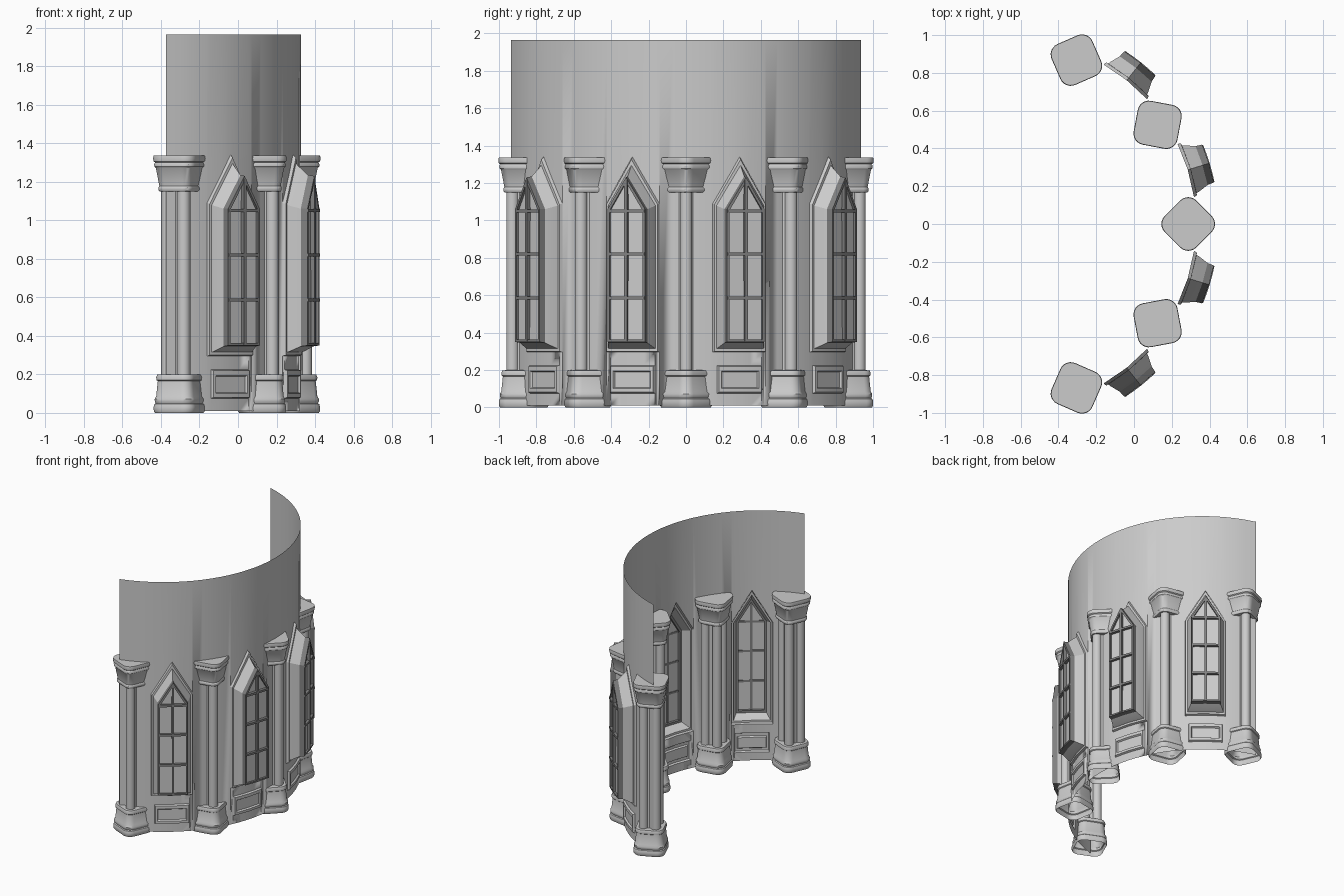
import bpy, bmesh
from math import sin, cos, pi, radians

if "Cube" in bpy.data.objects:
    bpy.data.objects.remove(bpy.data.objects["Cube"])

CX, RW, RC = -0.645, 0.973, 0.932      # arc centre, wall radius, column radius
STEP = radians(34.3)                   # angle between columns
TOP = 1.965


def polar(r, a, z):
    return (CX + r * cos(a), r * sin(a), z)


def finish(bm, name, angle=30, color=None):
    bmesh.ops.remove_doubles(bm, verts=bm.verts, dist=0.0002)
    bmesh.ops.recalc_face_normals(bm, faces=bm.faces)
    me = bpy.data.meshes.new(name)
    bm.to_mesh(me)
    bm.free()
    ob = bpy.data.objects.new(name, me)
    bpy.context.collection.objects.link(ob)
    bpy.ops.object.select_all(action='DESELECT')
    ob.select_set(True)
    bpy.context.view_layer.objects.active = ob
    bpy.ops.object.shade_smooth_by_angle(angle=radians(angle))
    if color:
        mat = bpy.data.materials.new(name)
        mat.diffuse_color = color
        mat.use_nodes = True
        mat.node_tree.nodes["Principled BSDF"].inputs["Base Color"].default_value = mat.diffuse_color
        me.materials.append(mat)
    return ob


def loft(bm, rings, closed=False, cap=False):
    vs = [[bm.verts.new(p) for p in r] for r in rings]
    pairs = list(zip(vs, vs[1:]))
    if closed:
        pairs.append((vs[-1], vs[0]))
    n = len(rings[0])
    for a, b in pairs:
        for i in range(n):
            j = (i + 1) % n
            bm.faces.new((a[i], a[j], b[j], b[i]))
    if cap:
        bm.faces.new(vs[-1])


def arch(a, r, hw, bottom, shoulder, apex):
    pts = [(-hw, bottom), (0, bottom), (hw, bottom), (hw, shoulder), (0, apex), (-hw, shoulder)]
    return [polar(r, a + s / r, z) for s, z in pts]


def rect(a, r, hw, z0, z1):
    pts = [(-hw, z0), (0, z0), (hw, z0), (hw, z1), (0, z1), (-hw, z1)]
    return [polar(r, a + s / r, z) for s, z in pts]


def bar(bm, a, s0, s1, z0, z1, r0, r1):
    n = 4
    rings = []
    for i in range(n + 1):
        t = a + (s0 + (s1 - s0) * i / n) / r0
        rings.append([polar(r, t, z) for r, z in ((r0, z0), (r1, z0), (r1, z1), (r0, z1))])
    loft(bm, rings, cap=True)
    bm.faces.new([bm.verts.new(p) for p in rings[0]])


# window outline in the wall and panel outline below it
HW, SILL, SHOULDER, APEX = 0.148, 0.295, 1.09, 1.34
PW, P0, P1 = 0.125, 0.075, 0.225
bays = [(i + 0.5) * STEP for i in (-2, -1, 0, 1)]

# curved wall with window and panel openings
bm = bmesh.new()


def strip(a0, a1, lo, hi):
    bm.faces.new([bm.verts.new(p) for p in (polar(RW, a0, lo[0]), polar(RW, a1, lo[1]),
                                            polar(RW, a1, hi[1]), polar(RW, a0, hi[0]))])


def arch_z(s):
    return APEX - (APEX - SHOULDER) * abs(s) / HW


half = STEP * RW / 2
stops = [-half, -0.22, -HW, -PW, -0.06, 0, 0.06, PW, HW, 0.22, half]
for a in bays:
    for s0, s1 in zip(stops, stops[1:]):
        a0, a1, m = a + s0 / RW, a + s1 / RW, abs(s0 + s1) / 2
        if m > HW:
            strip(a0, a1, (0.01, 0.01), (TOP, TOP))
            continue
        strip(a0, a1, (arch_z(s0), arch_z(s1)), (TOP, TOP))
        if m > PW:
            strip(a0, a1, (0.01, 0.01), (SILL, SILL))
        else:
            strip(a0, a1, (0.01, 0.01), (P0, P0))
            strip(a0, a1, (P1, P1), (SILL, SILL))
END = radians(73.8)
for e in (-1, 1):
    strip(e * 2 * STEP, e * END, (0.01, 0.01), (TOP, TOP))
finish(bm, "curved_wall")

for a in bays:
    # splayed window surround
    bm = bmesh.new()
    loft(bm, [arch(a, RW, HW, SILL, SHOULDER, APEX),
              arch(a, 0.99, 0.144, 0.30, 1.085, 1.325),
              arch(a, 0.99, 0.132, 0.315, 1.08, 1.295),
              arch(a, 1.005, 0.128, 0.32, 1.075, 1.28),
              arch(a, 1.055, 0.108, 0.345, 1.06, 1.235)])
    finish(bm, "window_surround", 20)

    # lattice: pointed border, upright and cross bars
    bm = bmesh.new()
    loft(bm, [arch(a, 1.055, 0.108, 0.345, 1.06, 1.235),
              arch(a, 1.09, 0.105, 0.35, 1.06, 1.23),
              arch(a, 1.09, 0.092, 0.362, 1.053, 1.205),
              arch(a, 1.055, 0.092, 0.362, 1.053, 1.205)], closed=True)
    bar(bm, a, -0.008, 0.008, 0.355, 1.215, 1.07, 1.094)
    for z in (0.585, 0.82, 1.05):
        bar(bm, a, -0.1, 0.1, z - 0.008, z + 0.008, 1.07, 1.094)
    finish(bm, "window_lattice", 20, (0.22, 0.22, 0.22, 1))

    # pale glass
    bm = bmesh.new()
    bm.faces.new([bm.verts.new(p) for p in arch(a, 1.075, 0.095, 0.36, 1.055, 1.21)])
    finish(bm, "window_glass", 30, (0.98, 0.99, 1.0, 1))

    # moulded panel below the window
    bm = bmesh.new()
    loft(bm, [rect(a, RW, PW, P0, P1), rect(a, RW + 0.015, PW - 0.006, P0 + 0.006, P1 - 0.006),
              rect(a, RW + 0.015, 0.105, 0.1, 0.195), rect(a, RW + 0.003, 0.098, 0.107, 0.188)], cap=True)
    finish(bm, "wall_panel", 20)


def rounded_square(cx, cy, rot, k, z, inner=0.058, rad=0.06, n=6):
    pts = []
    for q in range(4):
        ca = rot + pi / 4 + q * pi / 2
        for i in range(n + 1):
            t = rot + (q + i / n) * pi / 2
            x = inner * 2 ** 0.5 * cos(ca) + rad * cos(t)
            y = inner * 2 ** 0.5 * sin(ca) + rad * sin(t)
            pts.append((cx + k * x, cy + k * y, z))
    return pts


def circle(cx, cy, r, z, n=14):
    return [(cx + r * cos(2 * pi * i / n), cy + r * sin(2 * pi * i / n), z) for i in range(n)]


# moulding profiles as (scale, height)
base = [(.93, 0), (.97, .008), (.98, .03), (.95, .045), (.9, .05), (.93, .058), (.94, .072),
        (.88, .085), (.82, .165), (.87, .17), (.88, .185), (.84, .198), (.5, .2)]
capital = [(.5, 1.15), (.76, 1.15), (.8, 1.158), (.8, 1.17), (.76, 1.178), (.89, 1.27), (.95, 1.278),
           (.96, 1.29), (.92, 1.3), (.98, 1.306), (1, 1.32), (.98, 1.335)]

for i in range(-2, 3):
    a = i * STEP
    px, py, _ = polar(RC, a, 0)
    rot = a + pi / 4
    # clustered shafts around a square core
    bm = bmesh.new()
    for q in range(4):
        t = a + q * pi / 2
        sx, sy = px + 0.064 * cos(t), py + 0.064 * sin(t)
        loft(bm, [circle(sx, sy, 0.034, 0.15), circle(sx, sy, 0.034, 1.2)])
    loft(bm, [rounded_square(px, py, rot, 0.46, z) for z in (0.15, 1.2)])
    finish(bm, "column_shafts", 40)
    bm = bmesh.new()
    loft(bm, [rounded_square(px, py, rot, k, z) for k, z in base])
    finish(bm, "column_base", 35)
    bm = bmesh.new()
    loft(bm, [rounded_square(px, py, rot, k, z) for k, z in capital], cap=True)
    finish(bm, "column_capital", 35)
